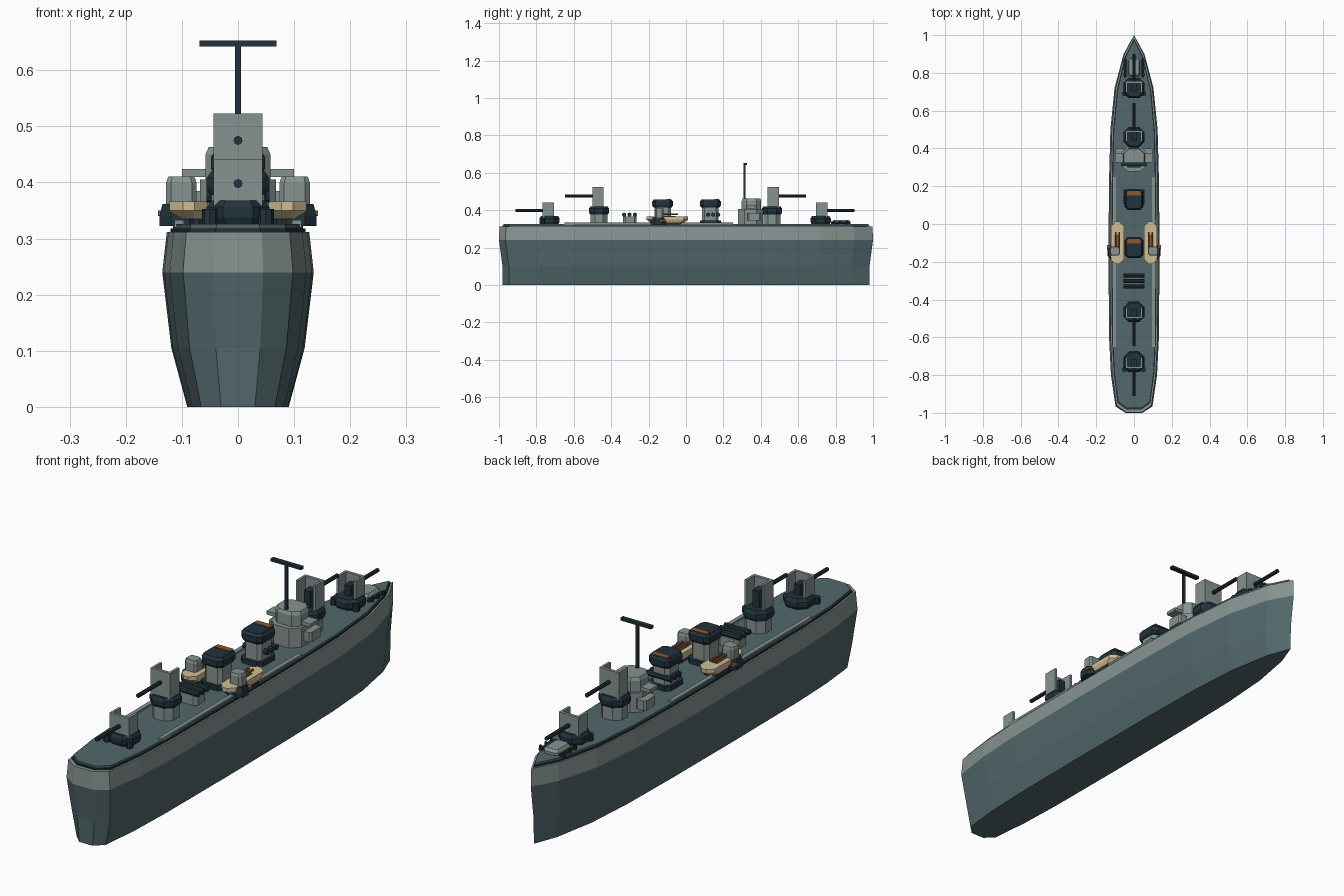
import bpy, bmesh, math
from mathutils import Matrix

if "Cube" in bpy.data.objects:
    bpy.data.objects.remove(bpy.data.objects["Cube"], do_unlink=True)


def material(name, rgb):
    lin = [((c / 255 + 0.055) / 1.055) ** 2.4 for c in rgb] + [1]
    m = bpy.data.materials.new(name)
    m.use_nodes = True
    m.diffuse_color = lin
    m.node_tree.nodes["Principled BSDF"].inputs["Base Color"].default_value = lin
    return m


GREY = material("light grey", (134, 148, 145))
SLATE = material("slate blue", (82, 104, 108))
NAVY = material("dark navy", (33, 50, 60))
TAN = material("tan", (208, 191, 150))
BROWN = material("brown", (136, 90, 54))


def finish(name, bm, *mats):
    bmesh.ops.recalc_face_normals(bm, faces=bm.faces[:])
    me = bpy.data.meshes.new(name)
    bm.to_mesh(me)
    bm.free()
    for m in mats:
        me.materials.append(m)
    ob = bpy.data.objects.new(name, me)
    bpy.context.collection.objects.link(ob)
    return ob


def loft(name, rings, *mats, rule=None):
    """Skin a stack of equal-length closed rings and cap both ends."""
    bm = bmesh.new()
    rows = [[bm.verts.new(p) for p in ring] for ring in rings]
    n = len(rows[0])
    for a, b in zip(rows, rows[1:]):
        for i in range(n):
            j = (i + 1) % n
            bm.faces.new((a[i], a[j], b[j], b[i]))
    bm.faces.new(rows[0])
    bm.faces.new(rows[-1])
    if rule:
        for f in bm.faces:
            f.material_index = rule(f)
    return finish(name, bm, *mats)


def box(name, mat, x, y, z):
    ring = [(x[0], y[0]), (x[1], y[0]), (x[1], y[1]), (x[0], y[1])]
    return loft(name, [[(a, b, h) for a, b in ring] for h in z], mat)


def octagon(name, mat, cx, cy, rx, ry, levels, cut=0.35):
    """Chamfered rectangle lofted through (height, scale) levels."""
    kx = ky = cut * min(rx, ry)
    half = [(rx, -ry + ky), (rx, ry - ky), (rx - kx, ry), (-rx + kx, ry)]
    ring = half + [(-a, -b) for a, b in half]
    return loft(name, [[(cx + a * s, cy + b * s, z) for a, b in ring]
                       for z, s in levels], mat)


def rod(name, mat, centre, r, length, axis, sides=8):
    bm = bmesh.new()
    bmesh.ops.create_cone(bm, cap_ends=True, segments=sides, radius1=r, radius2=r, depth=length)
    turn = {"x": Matrix.Rotation(math.pi / 2, 4, "Y"),
            "y": Matrix.Rotation(math.pi / 2, 4, "X"), "z": Matrix()}[axis]
    bm.transform(Matrix.Translation(centre) @ turn)
    return finish(name, bm, mat)


# Hull: one half waterline, mirrored and lofted through four heights
HALF = [(0.045, -1), (0.098, -0.965), (0.122, -0.8), (0.132, -0.6), (0.135, -0.2),
        (0.133, 0.2), (0.125, 0.5), (0.103, 0.72), (0.055, 0.9)]
OUTLINE = HALF + [(0, 1)] + [(-x, y) for x, y in reversed(HALF)]


def section(z, sx, sy):
    return [(x * sx, y * sy, z) for x, y in OUTLINE]


loft("hull", [section(0, 0.67, 0.98), section(0.105, 0.88, 0.982),
              section(0.24, 1, 1), section(0.312, 0.94, 0.997)],
     SLATE, GREY, rule=lambda f: int(f.calc_center_median().z > 0.24))
loft("deck_edge", [section(0.312, 0.89, 0.982), section(0.318, 0.89, 0.982)], NAVY)
loft("deck", [section(0.318, 0.86, 0.975), section(0.326, 0.86, 0.975)], SLATE)
for s, side in ((1, "left"), (-1, "right")):
    box("walkway_" + side, GREY, (s * 0.096, s * 0.113), (-0.65, 0.25), (0.32, 0.333))


# Main guns: drum, mount and a shield open at the back
def gun(name, cy, d, z, raised):
    if raised:
        octagon(name + "_pedestal", GREY, 0, cy, 0.047, 0.045, [(0.32, 1), (z, 1)], 0.55)
    octagon(name + "_mount", NAVY, 0, cy, 0.056, 0.054,
            [(z, 0.9), (z + 0.012, 1), (z + 0.03, 1), (z + 0.042, 0.85)], 0.55)
    front, back = cy + d * 0.036, cy - d * 0.024
    zs = (z + 0.03, z + 0.115 + 0.03 * raised)
    box(name + "_shield_front", GREY, (-0.044, 0.044), (front - d * 0.012, front), zs)
    for s, side in ((1, "left"), (-1, "right")):
        box(name + "_shield_" + side, GREY, (s * 0.034, s * 0.044), (back, front - d * 0.012), zs)
    zb = z + 0.072 + 0.025 * raised
    box(name + "_breech", NAVY, (-0.014, 0.014), (cy - d * 0.015, front - d * 0.01),
        (z + 0.04, zb + 0.012))
    rod(name + "_barrel", NAVY, (0, front + d * 0.07, zb), 0.008, 0.15, "y")


gun("bow_gun", 0.72, 1, 0.326, 0)
gun("forward_gun", 0.46, 1, 0.378, 1)
gun("aft_gun", -0.465, -1, 0.378, 1)
gun("stern_gun", -0.73, -1, 0.326, 0)
for s, side in ((1, "left"), (-1, "right")):
    for y, end in ((0.69, "bow"), (-0.77, "stern")):
        rod(f"{end}_drum_{side}", NAVY, (s * 0.05, y, 0.338), 0.014, 0.03, "z")
    # Anchor gear on the foredeck
    rod("anchor_chain_" + side, NAVY, (s * 0.046, 0.825, 0.332), 0.007, 0.1, "y", 6)
    for k in range(3):
        rod(f"bollard_{side}_{k}", NAVY, (s * 0.054, 0.79 + k * 0.035, 0.332), 0.006, 0.02, "z", 6)
octagon("foredeck_locker", GREY, 0, 0.83, 0.033, 0.05, [(0.32, 1), (0.337, 1), (0.347, 0.8)])

# Bridge
octagon("bridge_base", GREY, 0, 0.345, 0.068, 0.066, [(0.32, 1), (0.405, 1)], 0.5)
octagon("bridge_house", GREY, 0, 0.35, 0.058, 0.052, [(0.4, 1), (0.45, 1), (0.463, 0.9)], 0.5)
box("bridge_wings", GREY, (-0.1, 0.1), (0.325, 0.375), (0.41, 0.424))
for s, side in ((1, "left"), (-1, "right")):
    octagon("bridge_cabin_" + side, GREY, s * 0.075, 0.365, 0.022, 0.036, [(0.345, 1), (0.385, 1)])

# Mast and yard
box("mast", NAVY, (-0.005, 0.005), (0.307, 0.317), (0.44, 0.652))
box("yard", NAVY, (-0.069, 0.069), (0.307, 0.325), (0.642, 0.653))

# Funnels
for cy, name in ((0.13, "forward_funnel"), (-0.125, "aft_funnel")):
    octagon(name + "_foot", NAVY, 0, cy, 0.05, 0.056, [(0.32, 1), (0.345, 1)])
    octagon(name + "_body", GREY, 0, cy, 0.039, 0.044, [(0.34, 1), (0.425, 1)])
    octagon(name + "_cap", NAVY, 0, cy, 0.048, 0.056,
            [(0.415, 0.88), (0.425, 1), (0.446, 1), (0.457, 0.85)])
    box(name + "_plate", BROWN, (-0.036, 0.036), (cy + 0.022, cy + 0.046), (0.452, 0.46))


# Torpedo tubes lying across the ship
def tubes(name, y0, step, count, z):
    for k in range(count):
        rod(f"{name}_{k}", NAVY, (0, y0 + k * step, z), 0.0115, 0.112, "x")


octagon("tube_stand", GREY, 0, -0.3, 0.045, 0.036, [(0.32, 1), (0.366, 1)])
tubes("aft_tube", -0.331, 0.029, 3, 0.376)
tubes("forward_tube", 0.118, 0.027, 3, 0.376)

# Side boats with light guns, one per side
for s, side in ((1, "left"), (-1, "right")):
    octagon("boat_cradle_" + side, NAVY, s * 0.088, -0.1, 0.028, 0.08, [(0.32, 1), (0.342, 1)])
    octagon("boat_" + side, TAN, s * 0.088, -0.1, 0.034, 0.112,
            [(0.335, 0.82), (0.35, 1), (0.366, 1)], 0.7)
    box("boat_bench_" + side, BROWN, (s * 0.074, s * 0.102), (-0.125, -0.055), (0.36, 0.37))
    octagon("light_gun_tub_" + side, NAVY, s * 0.103, -0.148, 0.037, 0.04,
            [(0.322, 1), (0.34, 1), (0.362, 0.85)], 0.55)
    box("light_gun_bracket_" + side, BROWN, (s * 0.125, s * 0.143), (-0.135, -0.11), (0.34, 0.35))
    octagon("light_gun_house_" + side, GREY, s * 0.101, -0.143, 0.027, 0.024,
            [(0.355, 1), (0.4, 1), (0.411, 0.85)])
    for k in (-1, 1):
        rod(f"light_gun_barrel_{side}_{k}", BROWN, (s * 0.088 + k * 0.009, -0.085, 0.378),
            0.005, 0.085, "y", 6)
